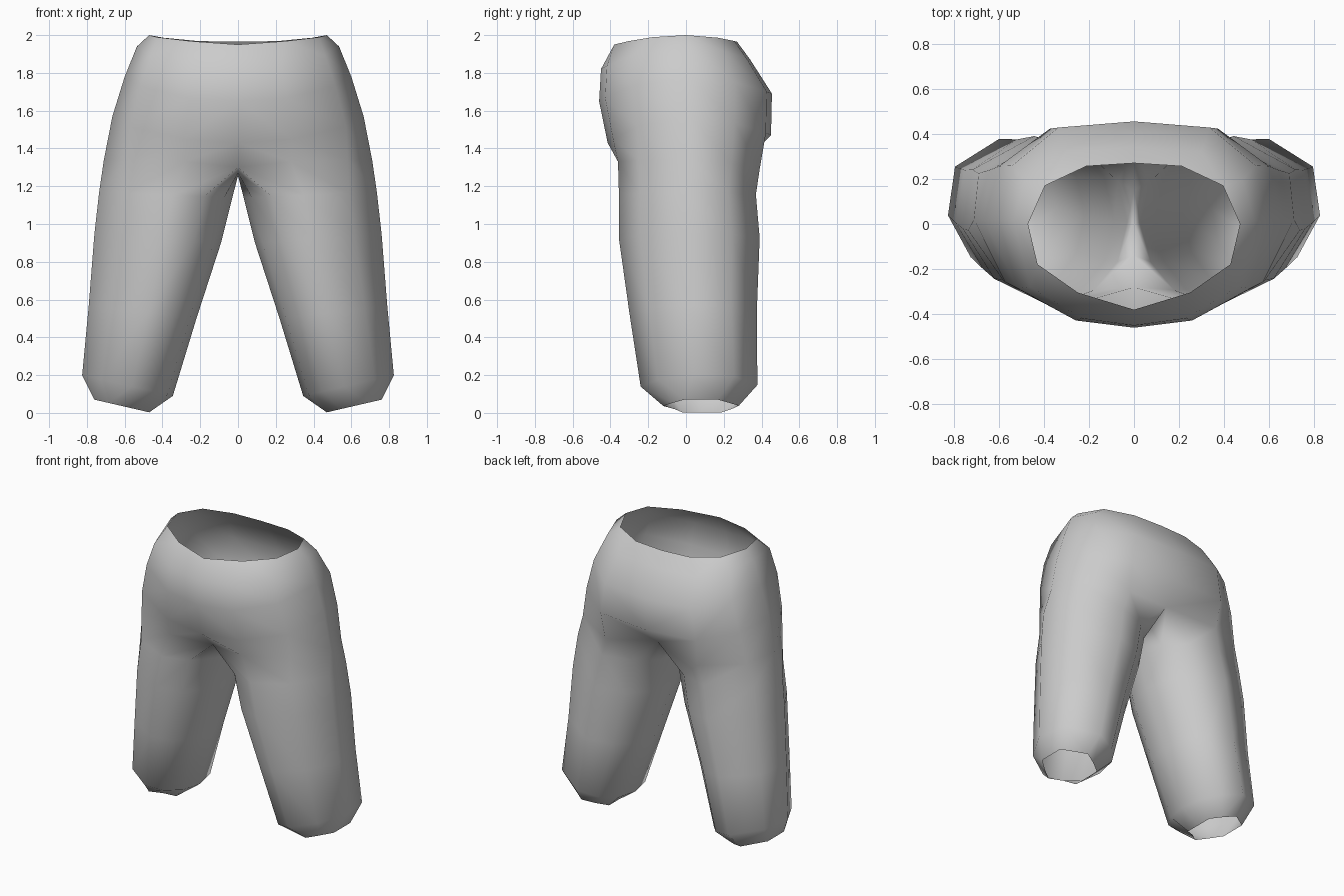
import bpy, bmesh

if "Cube" in bpy.data.objects:
    bpy.data.objects.remove(bpy.data.objects["Cube"])

fabric = bpy.data.materials.new("light grey fabric")
fabric.diffuse_color = (0.6, 0.6, 0.6, 1)
fabric.use_nodes = True
fabric.node_tree.nodes["Principled BSDF"].inputs["Base Color"].default_value = fabric.diffuse_color

bm = bmesh.new()

# Unit outlines: half waist, half hip (front centre to back centre), whole leg
WAIST = ((0, -1), (0.53, -0.80), (0.91, -0.47), (1, 0),
         (0.84, 0.63), (0.45, 0.95), (0, 1))
HIP = ((0, -1), (0.43, -0.93), (0.86, -0.62), (1, 0.04),
       (0.90, 0.57), (0.56, 0.94), (0, 1))
LEG = ((-0.58, -0.83), (-0.10, -1), (0.58, -0.70), (1, -0.10), (0.87, 0.60),
       (0.05, 1), (-0.52, 0.83), (-0.88, 0.50), (-1, 0), (-0.88, -0.48))
# Cuff outline is close to a hexagon
CUFF = ((-0.5, -0.70), (0, -1), (0.5, -0.75), (1, -0.45), (1, 0.45),
        (0.05, 1), (-0.5, 0.80), (-1, 0.55), (-1, 0), (-1, -0.50))


def torso_ring(outline, w, yf, yb, zf, zs, zb):
    """Half ring; height varies from front (zf) to side (zs) to back (zb)."""
    pts = []
    for u, v in outline:
        y, z = (-yf, zf) if v < 0 else (yb, zb)
        pts.append(bm.verts.new((u * w, y * v, zs + (z - zs) * v * v)))
    return pts


def leg_ring(outline, x0, x1, y0, y1, z0, z1):
    """Closed tilted ring; x0/z0 on the inner side, x1/z1 on the outer side."""
    return [bm.verts.new(((x0 + x1) / 2 + (x1 - x0) / 2 * u,
                          (y0 + y1) / 2 + (y1 - y0) / 2 * v,
                          (z0 + z1) / 2 + (z1 - z0) / 2 * u))
            for u, v in outline]


def bridge(a, b, closed):
    n = len(a)
    for i in range(n if closed else n - 1):
        j = (i + 1) % n
        bm.faces.new((a[i], b[i], b[j], a[j]))


# Waist and hips, from the open waist downwards
torso = [torso_ring(*r) for r in (
    (WAIST, 0.47, -0.38, 0.27, 1.95, 2.00, 1.965),
    (HIP, 0.535, -0.45, 0.34, 1.82, 1.94, 1.87),
    (HIP, 0.60, -0.46, 0.455, 1.65, 1.78, 1.69),
    (HIP, 0.665, -0.415, 0.45, 1.43, 1.57, 1.47),
)]
# Crotch ring: seven outer points, then three along the centre seam
crotch = [bm.verts.new(p) for p in (
    (0, -0.28, 1.30), (0.28, -0.36, 1.33), (0.58, -0.25, 1.34),
    (0.71, 0.02, 1.34), (0.64, 0.24, 1.32), (0.36, 0.39, 1.29),
    (0, 0.32, 1.34), (0, 0.15, 1.28), (0, 0, 1.255), (0, -0.14, 1.27))]
# Leg, down to the open cuff
legs = [leg_ring(*r) for r in (
    (LEG, 0.03, 0.735, -0.355, 0.37, 1.14, 1.17),
    (LEG, 0.09, 0.76, -0.355, 0.39, 0.90, 0.95),
    (LEG, 0.22, 0.79, -0.30, 0.375, 0.50, 0.57),
    (LEG, 0.345, 0.825, -0.24, 0.378, 0.09, 0.20),
    (CUFF, 0.47, 0.76, -0.12, 0.28, 0.003, 0.07),
)]

for a, b in zip(torso, torso[1:] + [crotch[:7]]):
    bridge(a, b, False)
for a, b in zip([crotch] + legs, legs):
    bridge(a, b, True)
bmesh.ops.recalc_face_normals(bm, faces=bm.faces)
# make sure the shell faces outwards at the hip
hip = max(bm.faces, key=lambda f: f.calc_center_median().x)
if hip.normal.x < 0:
    bmesh.ops.reverse_faces(bm, faces=bm.faces)

mesh = bpy.data.meshes.new("trousers")
bm.to_mesh(mesh)
bm.free()
mesh.materials.append(fabric)
trousers = bpy.data.objects.new("trousers", mesh)
bpy.context.collection.objects.link(trousers)
for p in mesh.polygons:
    p.use_smooth = True

# Second half
mirror = trousers.modifiers.new("other_half", 'MIRROR')
mirror.use_clip = True
mirror.merge_threshold = 0.001
